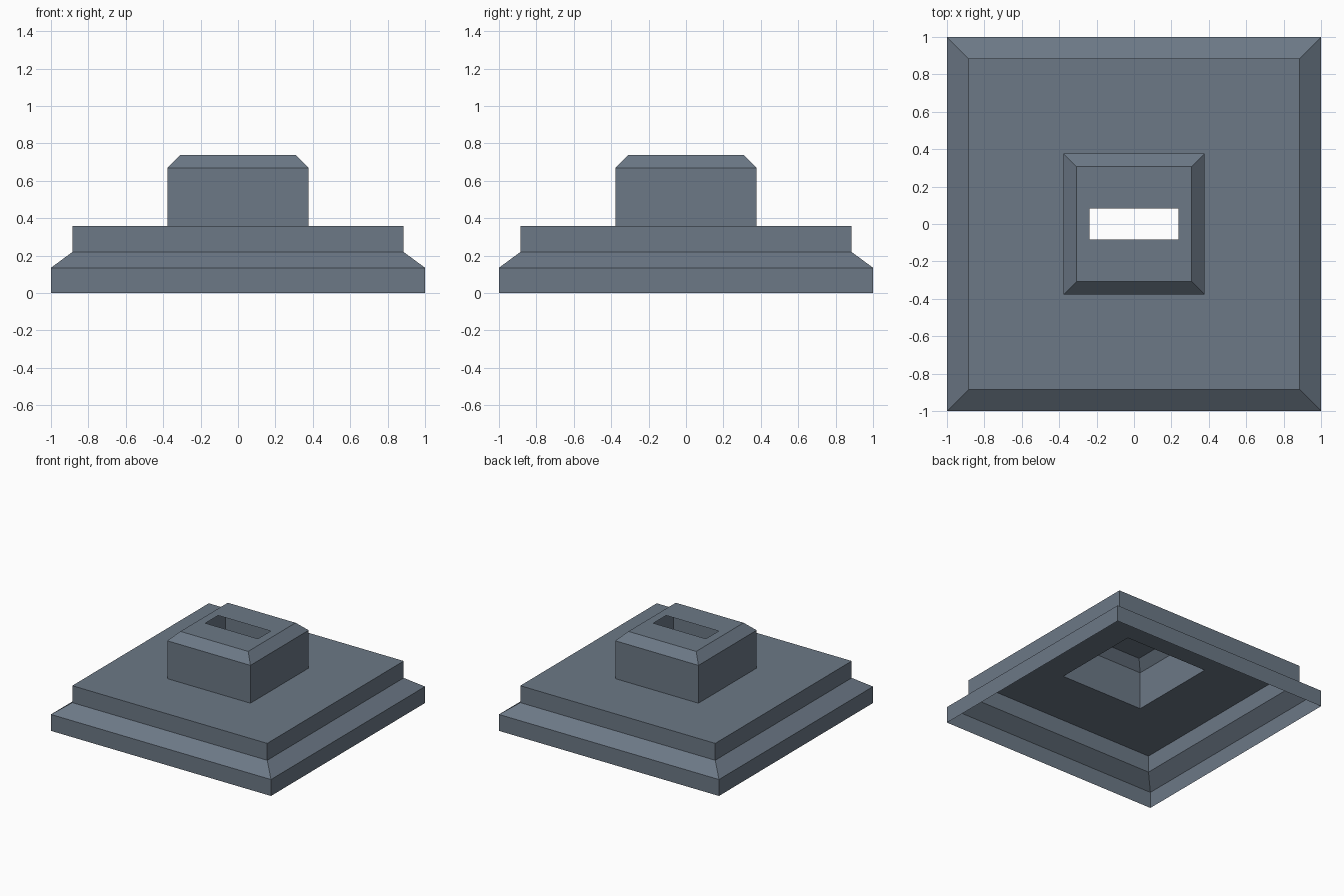
import bpy, bmesh

if "Cube" in bpy.data.objects:
    bpy.data.objects.remove(bpy.data.objects["Cube"])

# One slate-grey material for the whole model
slate = bpy.data.materials.new("slate_grey")
slate.diffuse_color = (0.15, 0.19, 0.24, 1.0)
slate.use_nodes = True
slate.node_tree.nodes["Principled BSDF"].inputs["Base Color"].default_value = slate.diffuse_color


def stepped_shell(name, rings):
    """Skin an open thin shell over rectangles given as (half_x, half_y, z)."""
    bm = bmesh.new()
    loops = [[bm.verts.new((sx * hx, sy * hy, z))
              for sx, sy in ((-1, -1), (1, -1), (1, 1), (-1, 1))]
             for hx, hy, z in rings]
    for low, high in zip(loops, loops[1:]):
        for i in range(4):
            j = (i + 1) % 4
            bm.faces.new((low[i], low[j], high[j], high[i]))
    mesh = bpy.data.meshes.new(name)
    bm.to_mesh(mesh)
    bm.free()
    mesh.materials.append(slate)
    obj = bpy.data.objects.new(name, mesh)
    bpy.context.collection.objects.link(obj)
    return obj


# Stepped base: rim, sloped shoulder, upper tier and its deck, hollow below
stepped_shell("stepped_base", [
    (1.0, 1.0, 0.0),
    (1.0, 1.0, 0.135),
    (0.886, 0.886, 0.219),
    (0.886, 0.886, 0.358),
    (0.378, 0.378, 0.358),
])

# Raised block: walls, bevelled shoulder and flat top around the open slot
stepped_shell("slotted_block", [
    (0.378, 0.378, 0.358),
    (0.378, 0.378, 0.669),
    (0.308, 0.308, 0.738),
    (0.239, 0.083, 0.738),
])
